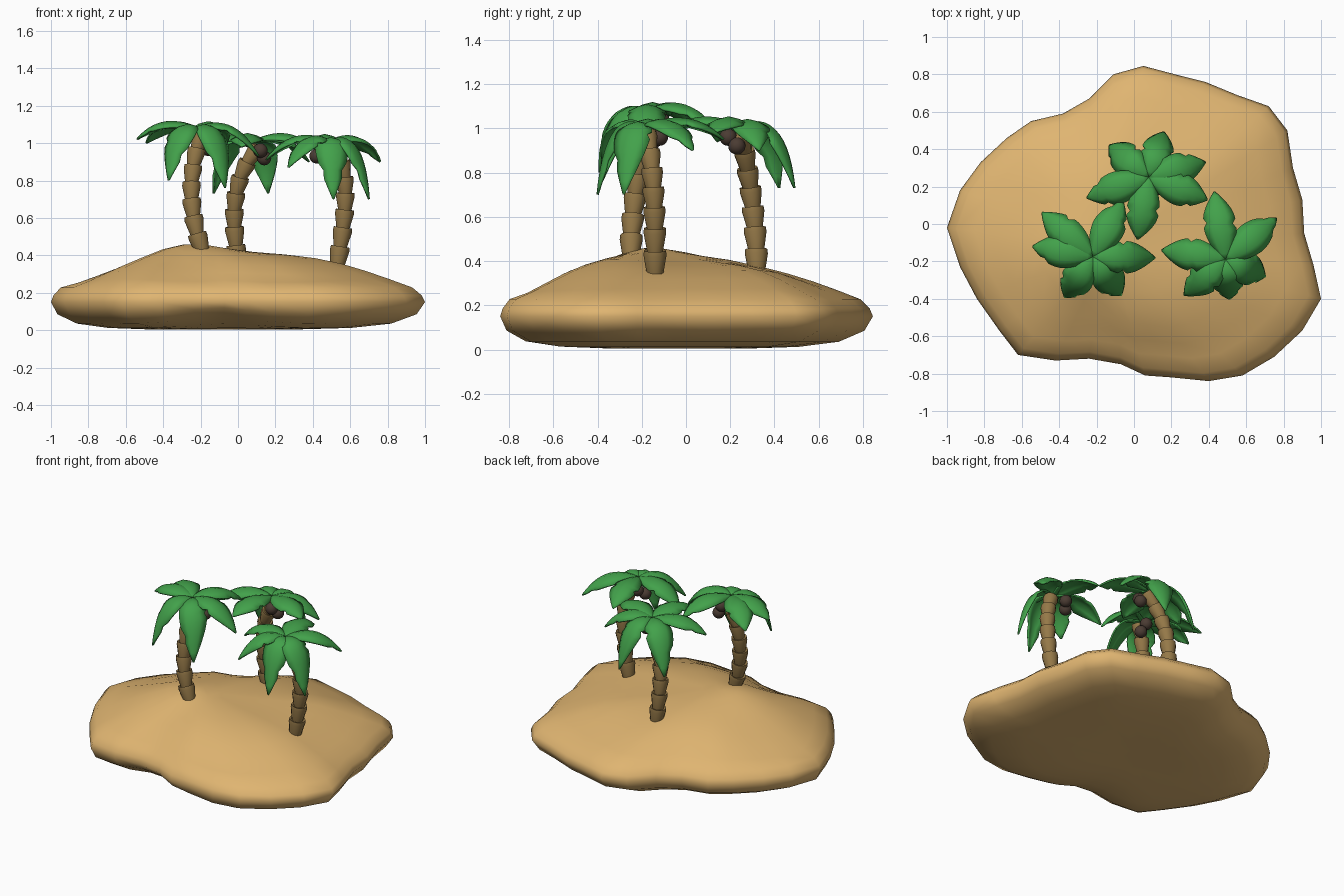
import bpy, bmesh, math, random
from mathutils import Vector
from mathutils.geometry import interpolate_bezier

if "Cube" in bpy.data.objects:
    bpy.data.objects.remove(bpy.data.objects["Cube"])

random.seed(7)


def material(name, rgb):
    m = bpy.data.materials.new(name)
    m.diffuse_color = (*rgb, 1)
    m.use_nodes = True
    m.node_tree.nodes["Principled BSDF"].inputs["Base Color"].default_value = m.diffuse_color
    return m


SAND = material("sand", (0.74, 0.46, 0.165))
BARK = material("bark", (0.30, 0.19, 0.065))
LEAF = material("leaf", (0.055, 0.36, 0.07))
NUT = material("nut", (0.07, 0.045, 0.033))


def finish(name, bm, mat, angle=40):
    bmesh.ops.recalc_face_normals(bm, faces=bm.faces)
    me = bpy.data.meshes.new(name)
    bm.to_mesh(me)
    bm.free()
    ob = bpy.data.objects.new(name, me)
    bpy.context.collection.objects.link(ob)
    me.materials.append(mat)
    bpy.ops.object.select_all(action='DESELECT')
    ob.select_set(True)
    bpy.context.view_layer.objects.active = ob
    bpy.ops.object.shade_smooth_by_angle(angle=math.radians(angle))
    return ob


def skin(bm, rings):
    """Bridge a list of closed vertex rings."""
    n = len(rings[0])
    for a, b in zip(rings, rings[1:]):
        for i in range(n):
            j = (i + 1) % n
            bm.faces.new((a[i], a[j], b[j], b[i]))


# Sandy island: one outline shrunk towards the hill top, above and below
OUTLINE = [(-1, -.02), (-.93, .18), (-.82, .33), (-.68, .46), (-.55, .55), (-.38, .59),
           (-.24, .67), (-.11, .80), (.05, .845), (.22, .80), (.38, .76), (.55, .69),
           (.72, .63), (.82, .50), (.85, .30), (.90, .13), (.91, -.05), (.96, -.22),
           (1, -.40), (.90, -.57), (.75, -.71), (.58, -.81), (.40, -.84), (.20, -.82),
           (.06, -.81), (-.07, -.75), (-.24, -.72), (-.42, -.73), (-.62, -.70),
           (-.72, -.57), (-.84, -.40), (-.93, -.23)]
# (shrink factor, height) from the underside to the top
PROFILE = [(.15, .012), (.4, .004), (.65, .012), (.84, .035), (.96, .085), (1, .15),
           (.985, .185), (.94, .228), (.83, .275), (.72, .32), (.6, .363), (.48, .393),
           (.34, .415), (.2, .425), (.08, .43)]
HILL = Vector((-.13, -.12))
# (x, y, radius, height change) of mounds and hollows on the top
DUNES = [(-.28, -.17, .2, .038), (0, .4, .25, -.02), (-.3, -.47, .17, -.035),
         (.5, -.5, .25, -.01), (.22, .02, .25, -.02), (-.66, .03, .25, -.04),
         (.2, -.65, .28, -.02)]


def bump(p, x, y, size, amount):
    return amount * math.exp(-((p.x - x) ** 2 + (p.y - y) ** 2) / size ** 2)


def build_island():
    bm = bmesh.new()
    rings = []
    for k, (f, z) in enumerate(PROFILE):
        ring = []
        for x, y in OUTLINE:
            p = HILL.lerp(Vector((x, y)), f)
            h = z
            if k > 7:
                h += sum(bump(p, *d) for d in DUNES)
            elif k < 5:
                h += bump(p, -.1, -.7, .25, .035)
            ring.append(bm.verts.new((p.x, p.y, h)))
        rings.append(ring)
    skin(bm, rings)
    bm.faces.new(rings[0])
    bm.faces.new(rings[-1])
    finish("sand_island", bm, SAND, 180)


# Trunk: stacked flared segments along a bent path
def build_trunk(name, path, segs=7, sides=12):
    pts = interpolate_bezier(*[Vector(p) for p in path], segs + 1)
    bm = bmesh.new()
    rings = []
    for i in range(segs):
        d = (pts[i + 1] - pts[i]).normalized()
        side = d.cross(Vector((0, 1, 0))).normalized()
        other = d.cross(side)
        taper = 1 - .1 * i / segs
        levels = ((pts[i] - d * .006, .036), (pts[i + 1] - d * .022, .052), (pts[i + 1], .05))
        for c, r in levels:
            ring = []
            for k in range(sides):
                a = math.tau * k / sides
                ring.append(bm.verts.new(c + (side * math.cos(a) + other * math.sin(a)) * r * taper))
            rings.append(ring)
    skin(bm, rings)
    bm.faces.new(rings[0])
    bm.faces.new(rings[-1])
    finish(name, bm, BARK, 35)


# Frond: arched, ridged leaf with a few nicks along its edges
WIDTHS = [.016, .036, .054, .068, .077, .083, .086, .085, .081, .074, .062, .046, .026, .003]


def build_frond(name, crown, tip):
    a, b = Vector(crown), Vector(tip)
    flat = Vector((b.x - a.x, b.y - a.y, 0))
    drop = a.z - b.z
    reach = .6 if drop < .2 else .8
    ctrl = a + flat * reach + Vector((0, 0, .09))
    side = flat.normalized().cross(Vector((0, 0, 1)))
    n = len(WIDTHS) - 1
    nicks = [random.sample(range(6, 12), 1) for _ in range(2)]
    bm = bmesh.new()
    rows = []
    for i, w in enumerate(WIDTHS):
        t = i / n
        p = a * (1 - t) ** 2 + ctrl * 2 * t * (1 - t) + b * t * t
        tan = ((ctrl - a) * (1 - t) + (b - ctrl) * t).normalized()
        up = side.cross(tan)
        row = [p]
        for s, nick in zip((1, -1), nicks):
            ww = w * (.78 if i in nick else 1)
            edge = p + side * s * ww - up * ww * .36
            mid = p + side * s * ww * .5 - up * ww * .12
            row = row + [mid, edge] if s > 0 else [edge, mid] + row
        rows.append([bm.verts.new(q) for q in row])
    for r, q in zip(rows, rows[1:]):
        for k in range(4):
            bm.faces.new((r[k], r[k + 1], q[k + 1], q[k]))
    ob = finish(name, bm, LEAF, 50)
    mod = ob.modifiers.new("thickness", 'SOLIDIFY')
    mod.thickness = .01
    mod.offset = 0


def build_coconut(name, pos):
    bm = bmesh.new()
    bmesh.ops.create_uvsphere(bm, u_segments=14, v_segments=10, radius=.039)
    bmesh.ops.translate(bm, verts=bm.verts, vec=pos)
    finish(name, bm, NUT, 60)


# Each palm: trunk path, crown point, frond tips, coconuts
PALMS = {
    "left": dict(
        path=[(-.19, -.25, .42), (-.27, -.25, .65), (-.27, -.2, .85), (-.19, -.18, 1.06)],
        crown=(-.22, -.175, 1.08),
        tips=[(-.49, .06, 1.0), (-.06, .12, 1.0), (.11, -.18, .93),
              (-.07, -.38, .76), (-.37, -.39, .80), (-.54, -.12, 1.02)],
        nuts=[(-.19, -.11, 1.03), (-.16, -.125, .97)]),
    "back": dict(
        path=[(0, .32, .35), (-.03, .32, .6), (-.05, .28, .8), (.11, .25, .98)],
        crown=(.08, .25, 1.01),
        tips=[(.16, .49, .73), (.38, .33, .90), (.39, .13, .98),
              (.02, -.08, .98), (-.25, .14, .94), (-.13, .42, .73)],
        nuts=[(.14, .23, .92), (.12, .19, .96)]),
    "right": dict(
        path=[(.53, -.14, .34), (.57, -.14, .6), (.61, -.14, .8), (.52, -.18, .98)],
        crown=(.49, -.19, 1.01),
        tips=[(.43, .17, .95), (.76, .03, .90), (.70, -.28, .70),
              (.51, -.40, .70), (.27, -.38, .87), (.15, -.14, .91)],
        nuts=[(.45, -.12, .96), (.42, -.16, .93)]),
}

build_island()
for label, palm in PALMS.items():
    build_trunk(f"{label}_palm_trunk", palm["path"])
    for i, tip in enumerate(palm["tips"], 1):
        build_frond(f"{label}_palm_frond_{i}", palm["crown"], tip)
    for i, pos in enumerate(palm["nuts"], 1):
        build_coconut(f"{label}_palm_coconut_{i}", pos)
